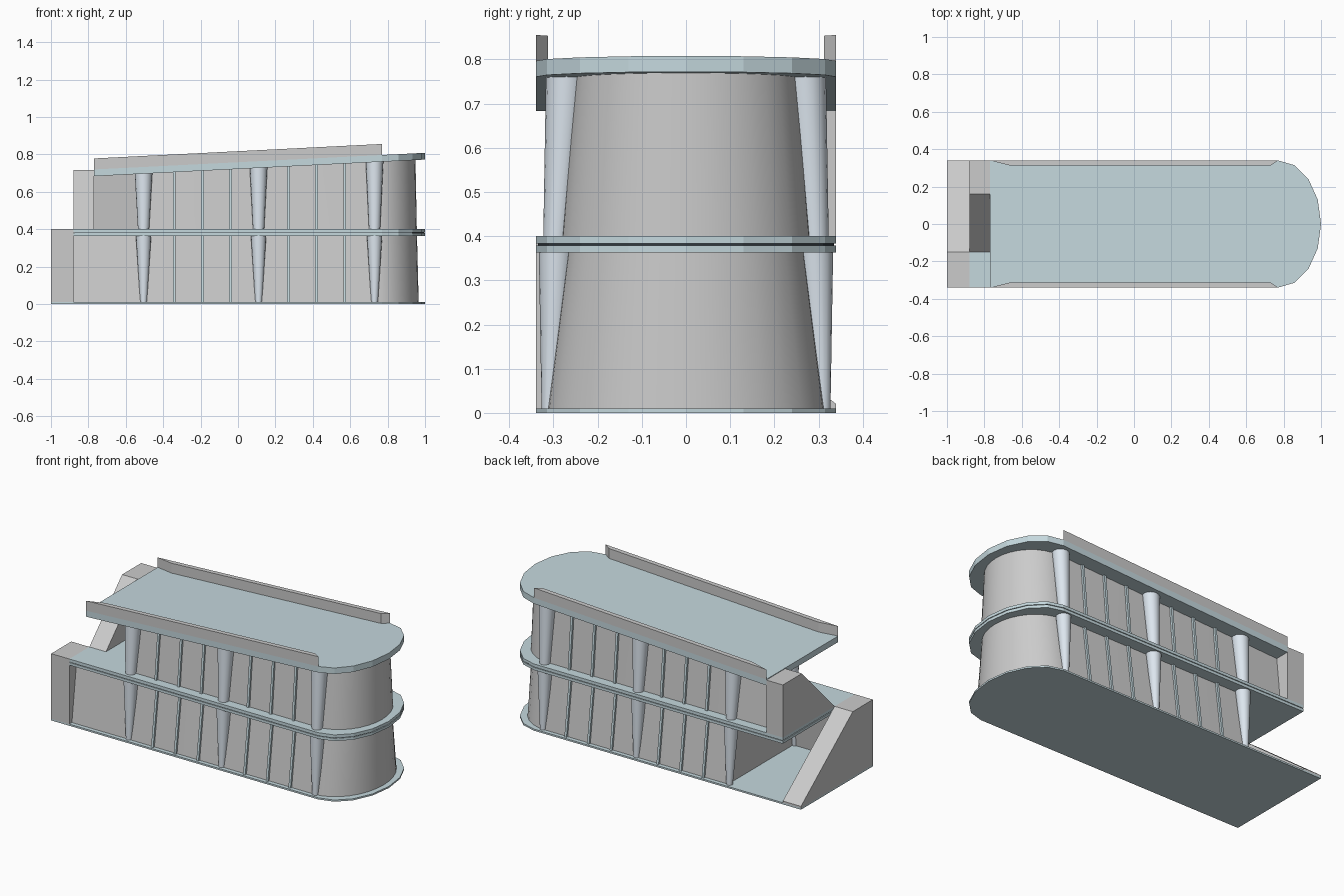
import bpy, bmesh
from math import sin, cos, pi, radians

if "Cube" in bpy.data.objects:
    bpy.data.objects.remove(bpy.data.objects["Cube"])


def material(name, rgb):
    m = bpy.data.materials.new(name)
    m.diffuse_color = (*rgb, 1)
    m.use_nodes = True
    m.node_tree.nodes["Principled BSDF"].inputs["Base Color"].default_value = m.diffuse_color
    return m


SLAB = material("pale_blue", (0.56, 0.69, 0.73))
STEEL = material("light_steel", (0.72, 0.79, 0.86))


def loft(name, bottom, top, mat=None, smooth=False):
    """Closed solid between two matching rings of 3D points."""
    bm = bmesh.new()
    lo = [bm.verts.new(p) for p in bottom]
    hi = [bm.verts.new(p) for p in top]
    n = len(lo)
    bm.faces.new(lo)
    bm.faces.new(hi)
    for i in range(n):
        j = (i + 1) % n
        bm.faces.new((lo[i], lo[j], hi[j], hi[i]))
    bmesh.ops.recalc_face_normals(bm, faces=bm.faces)
    me = bpy.data.meshes.new(name)
    bm.to_mesh(me)
    bm.free()
    ob = bpy.data.objects.new(name, me)
    bpy.context.collection.objects.link(ob)
    if mat:
        me.materials.append(mat)
    if smooth:
        bpy.ops.object.select_all(action='DESELECT')
        ob.select_set(True)
        bpy.context.view_layer.objects.active = ob
        bpy.ops.object.shade_smooth_by_angle(angle=radians(35))
    return ob


def roof_z(x):
    """Underside of the sloping roof."""
    return 0.7217 + 0.0503 * x


def plan(x0, x1, x2, w, seg):
    """Plan outline: square at x0, half-elliptical end from x1 to x2."""
    arc = [(x1 + (x2 - x1) * cos(a), w * sin(a))
           for a in (-pi / 2 + pi * i / seg for i in range(seg + 1))]
    return [(x0, -w)] + arc + [(x0, w)]


def at(pts, z):
    return [(x, y, z(x) if callable(z) else z) for x, y in pts]


# Floor slabs and sloping roof
for name, x0, z0, z1 in (("ground_slab", -1, 0, 0.01),
                         ("middle_slab_lower", -0.88, 0.363, 0.379),
                         ("middle_slab_upper", -0.88, 0.383, 0.4),
                         ("roof", -0.77, roof_z, lambda x: roof_z(x) + 0.036)):
    p = plan(x0, 0.77, 1, 0.34, 8)
    loft(name, at(p, z0), at(p, z1), SLAB)

# Dark recess between the middle slabs
p = plan(-0.875, 0.77, 0.995, 0.335, 8)
loft("slab_joint", at(p, 0.379), at(p, 0.383), material("dark", (0.03, 0.04, 0.05)))

# Storeys: name, floor z, ceiling z, wall half width and end x (bottom, top),
# column centre y and radius (bottom, top), side and end of the wall extension
STOREYS = (
    ("lower", 0.01, lambda x: 0.363, (0.315, 0.27), (0.966, 0.957),
     (0.309, 0.292), (0.018, 0.041), -1, -0.88),
    ("upper", 0.4, roof_z, (0.283, 0.253), (0.956, 0.949),
     (0.293, 0.270), (0.030, 0.047), 1, -0.77),
)
COLUMN_X = (-0.505, 0.11, 0.73)
MULLION_X = (-0.34, -0.19, -0.04, 0.27, 0.42, 0.57)

for name, z0, z1, w, end, cy, cr, side, ext in STOREYS:
    # Leaning wall with rounded end
    loft(name + "_wall", at(plan(-0.5, 0.72, end[0], w[0], 16), z0),
         at(plan(-0.5, 0.72, end[1], w[1], 16), z1), smooth=True)

    # Wall screen running on to the stair
    def strip(h):
        return [(ext, side * h), (-0.5, side * h),
                (-0.5, side * (h - 0.015)), (ext, side * (h - 0.015))]
    loft(name + "_screen_wall", at(strip(w[0]), z0), at(strip(w[1]), z1))

    for s, label in ((-1, "front"), (1, "back")):
        # Tapered round columns
        for i, cx in enumerate(COLUMN_X):
            def ring(y, r):
                return [(cx + r * cos(2 * pi * k / 16), s * y + r * sin(2 * pi * k / 16))
                        for k in range(16)]
            loft(f"{name}_{label}_column_{i + 1}", at(ring(cy[0], cr[0]), z0),
                 at(ring(cy[1], cr[1]), z1), STEEL, True)

        # Thin window mullions
        for i, mx in enumerate(MULLION_X):
            def bar(h):
                return [(mx - 0.007, s * (h - 0.005)), (mx + 0.007, s * (h - 0.005)),
                        (mx + 0.007, s * (h + 0.012)), (mx - 0.007, s * (h + 0.012))]
            loft(f"{name}_{label}_mullion_{i + 1}", at(bar(w[0]), z0),
                 at(bar(w[1]), z1), SLAB)

# Roof parapets with mitred ends
for s, label in ((-1, "front"), (1, "back")):
    p = [(-0.77, s * 0.34), (0.77, s * 0.34), (0.73, s * 0.312), (-0.66, s * 0.312)]
    loft(label + "_parapet", at(p, lambda x: roof_z(x) + 0.036),
         at(p, lambda x: roof_z(x) + 0.095))

# Solid stair ramps with landings
for name, x0, x1, prof in (
        ("lower_stair", -1, -0.88,
         [(-0.34, 0.01), (0.34, 0.01), (0.34, 0.02), (-0.15, 0.4), (-0.34, 0.4)]),
        ("upper_stair", -0.88, -0.77,
         [(0.34, 0.4), (-0.15, 0.4), (0.16, 0.715), (0.34, 0.715)])):
    loft(name, [(x0, y, z) for y, z in prof], [(x1, y, z) for y, z in prof])
